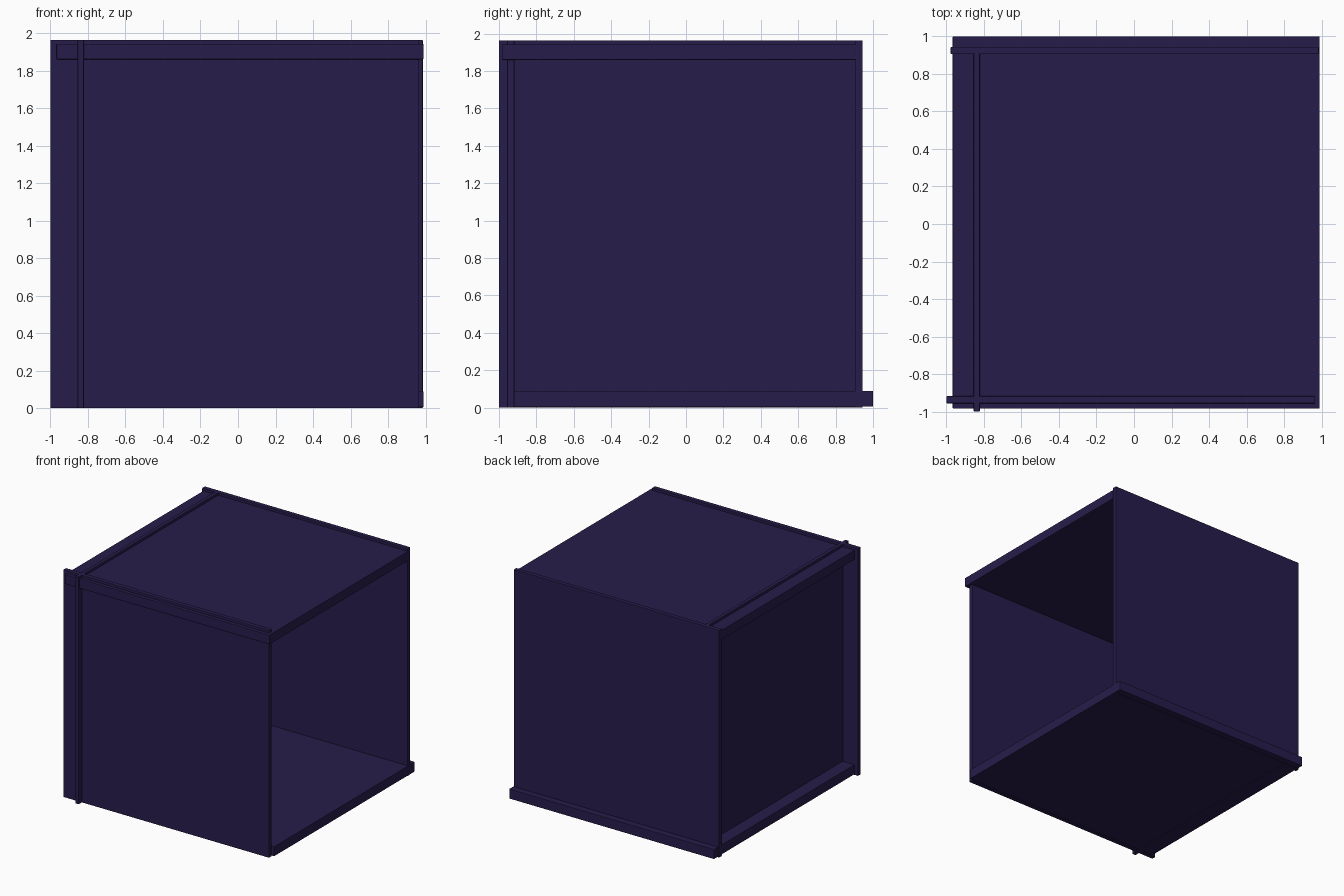
import bpy
from mathutils import Vector

if "Cube" in bpy.data.objects:
    bpy.data.objects.remove(bpy.data.objects["Cube"])

mat = bpy.data.materials.new("dark_indigo")
mat.diffuse_color = (0.02, 0.012, 0.07, 1)
mat.use_nodes = True
mat.node_tree.nodes["Principled BSDF"].inputs["Base Color"].default_value = mat.diffuse_color


def panel(name, x, y, z, bevel=0.004):
    """Thin board spanning the given (min, max) ranges."""
    bpy.ops.mesh.primitive_cube_add(size=1)
    ob = bpy.context.object
    ob.name = name
    lo, hi = Vector((x[0], y[0], z[0])), Vector((x[1], y[1], z[1]))
    mid, size = (lo + hi) / 2, hi - lo
    for v in ob.data.vertices:
        v.co = Vector(c * s for c, s in zip(v.co, size)) + mid
    ob.data.materials.append(mat)
    mod = ob.modifiers.new("soft_edges", "BEVEL")
    mod.width = bevel
    mod.segments = 2
    return ob


# Horizontal boards, offset from each other in depth
panel("bottom_board", (-0.967, 0.99), (-0.92, 1.0), (0.006, 0.09))
panel("top_board", (-0.967, 0.99), (-0.985, 0.91), (1.86, 1.942))

# Upright boards that stand slightly proud of the horizontal ones
panel("front_board", (-1.0, 0.966), (-0.956, -0.918), (0.0, 1.964))
panel("back_board", (-0.978, 0.986), (0.906, 0.944), (0.0, 1.964))

# Inset left board, running through the front and top; right side stays open
panel("left_board", (-0.855, -0.822), (-1.0, 0.91), (0.0, 1.964))
